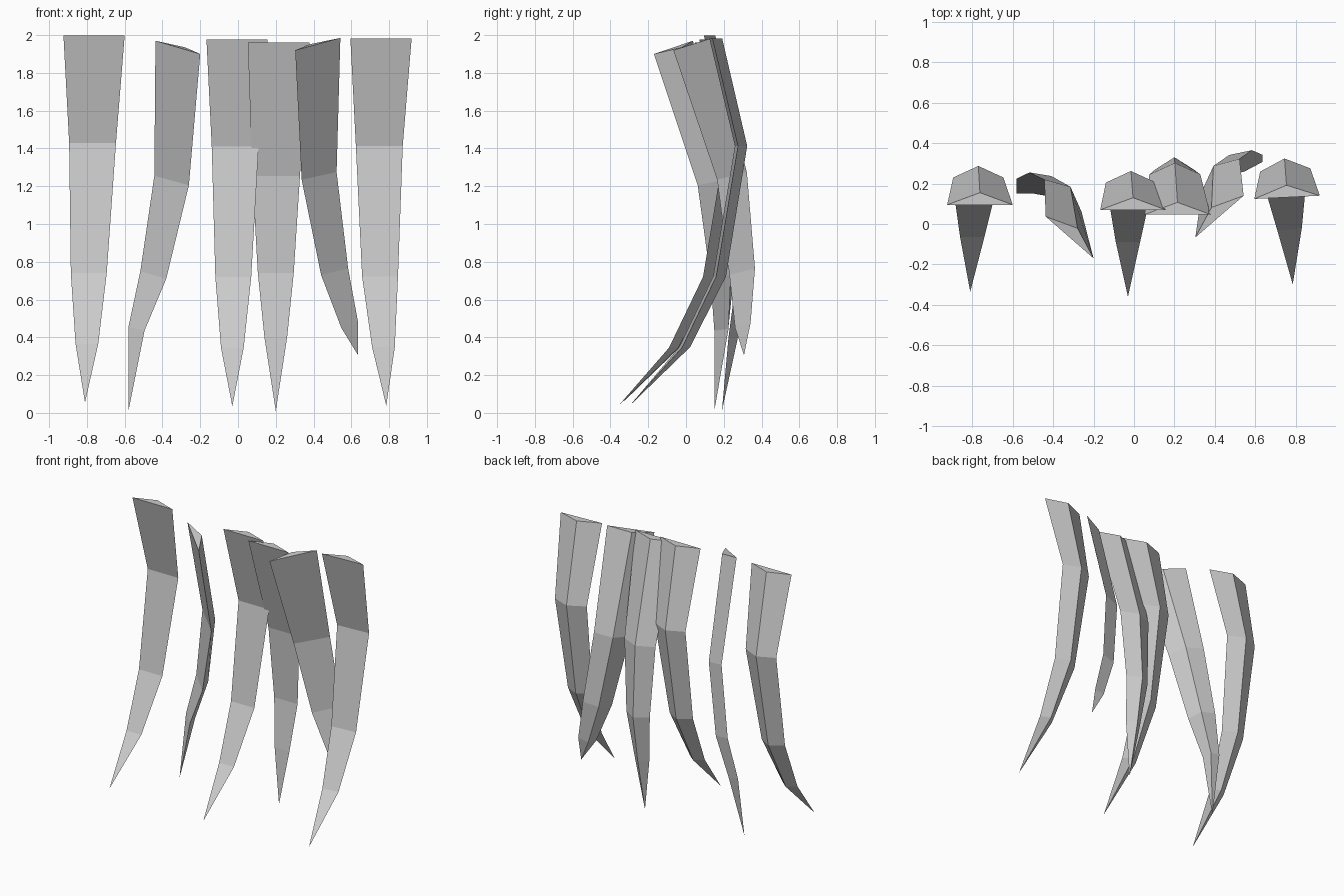
import bpy, bmesh
from mathutils import Vector

if "Cube" in bpy.data.objects:
    bpy.data.objects.remove(bpy.data.objects["Cube"])

DEPTH = (0.06, 0.057, 0.06, 0.05)   # how far each ring's ridge sits behind its front edge


def strand(name, pairs, tip):
    """Triangular tapering lock: pairs of front corners, ridge derived, closed to a tip."""
    bm = bmesh.new()
    rings = []
    for (l, r), d in zip(pairs, DEPTH):
        l, r = Vector(l), Vector(r)
        side = r - l
        ridge = (l + r) / 2 + Vector((-side.y, side.x, 0)).normalized() * d
        rings.append([bm.verts.new(p) for p in (l, r, ridge)])
    end = bm.verts.new(tip)
    bm.faces.new(rings[0])
    for a, b in zip(rings, rings[1:]):
        for i in range(3):
            j = (i + 1) % 3
            bm.faces.new((a[i], b[i], b[j], a[j]))
    for i in range(3):
        bm.faces.new((rings[-1][i], end, rings[-1][(i + 1) % 3]))
    bmesh.ops.recalc_face_normals(bm, faces=bm.faces)
    mesh = bpy.data.meshes.new(name)
    bm.to_mesh(mesh)
    bm.free()
    bpy.context.collection.objects.link(bpy.data.objects.new(name, mesh))


def straight_strand(name, profile, tip, xs, dy=0, dz=0, yaw=0):
    """Front-facing lock from (half width, y, z) rings, with the centre x of each ring."""
    pairs = [((x - w, y + dy - yaw, z + dz), (x + w, y + dy + yaw, z + dz))
             for (w, y, z), x in zip(profile, xs)]
    strand(name, pairs, (xs[-1], tip[0] + dy, tip[1] + dz))


# Three locks whose tips curl forward
curl = [(0.162, 0.07, 1.978), (0.124, 0.205, 1.41), (0.095, 0.09, 0.72), (0.06, -0.09, 0.345)]
curl_tip = (-0.36, 0.035)
straight_strand("left_lock", curl, curl_tip, (-0.762, -0.77, -0.79, -0.80, -0.81), 0.025, 0.02)
straight_strand("middle_lock", curl, curl_tip, (-0.005, -0.015, -0.025, -0.03, -0.03))
straight_strand("right_lock", curl, curl_tip, (0.757, 0.748, 0.752, 0.77, 0.785), 0.062, 0.003, 0.008)

# Lock that hangs nearly straight
hang = [(0.163, 0.047, 1.96), (0.126, 0.245, 1.255), (0.095, 0.27, 0.74), (0.06, 0.225, 0.40)]
straight_strand("hanging_lock", hang, (0.19, 0.01), (0.215, 0.202, 0.20, 0.20, 0.20))

# Two turned locks that sweep outward
strand("left_swept_lock", [
    ((-0.437, 0.037, 1.97), (-0.20, -0.17, 1.90)),
    ((-0.443, 0.22, 1.255), (-0.26, 0.062, 1.205)),
    ((-0.517, 0.255, 0.75), (-0.38, 0.13, 0.71)),
    ((-0.58, 0.225, 0.455), (-0.495, 0.15, 0.435))], (-0.58, 0.15, 0.01))
strand("right_swept_lock", [
    ((0.303, -0.067, 1.92), (0.542, 0.14, 1.985)),
    ((0.337, 0.165, 1.235), (0.522, 0.322, 1.275)),
    ((0.44, 0.23, 0.73), (0.583, 0.365, 0.765)),
    ((0.547, 0.26, 0.45), (0.636, 0.342, 0.478))], (0.636, 0.307, 0.305))
